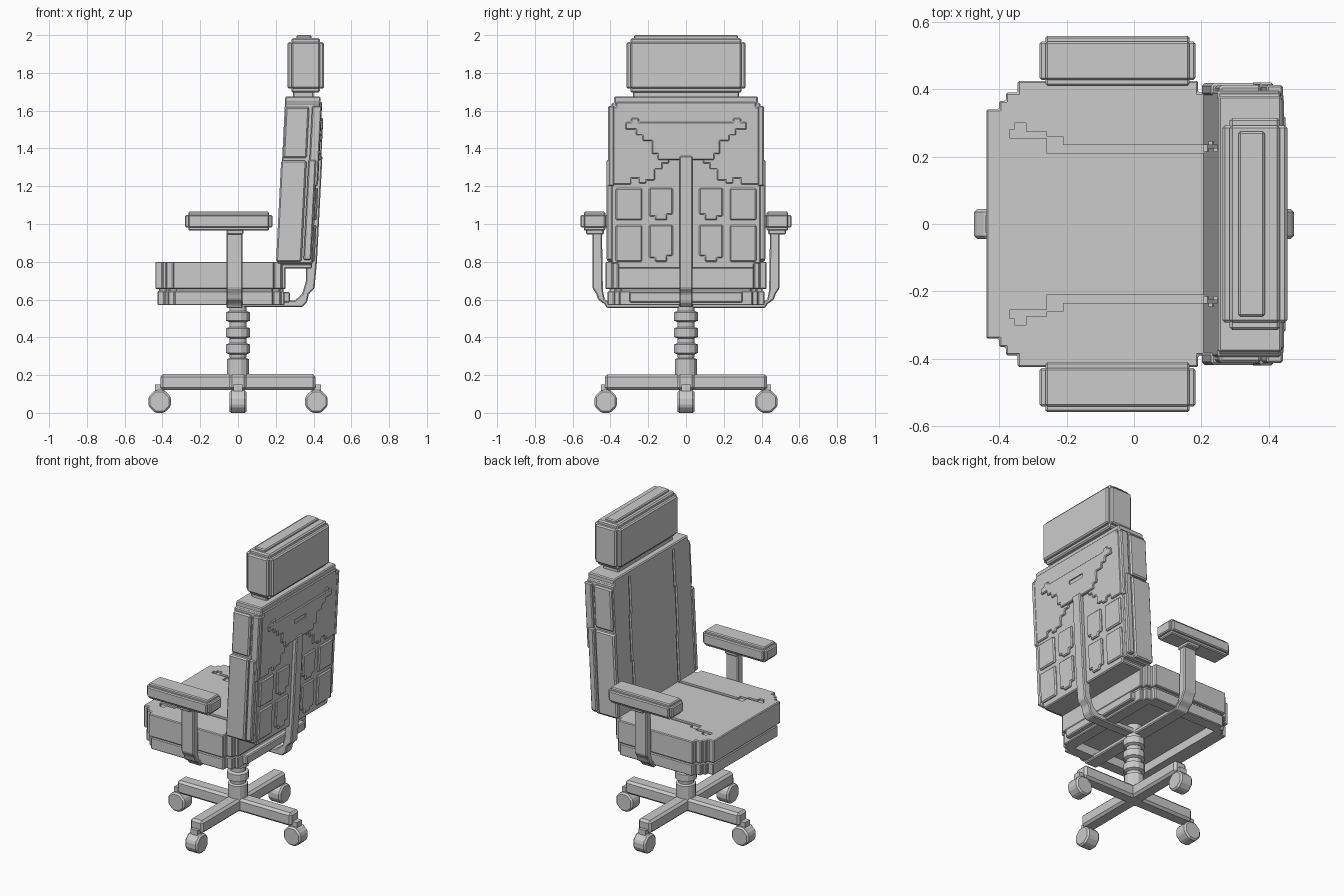
import bpy, bmesh, math
from mathutils import Vector

TILT = 0.05  # backrest lean: x shift per unit of height above its foot


def finish(name, bm, bevel=0.0, lean=False):
    if bevel:
        bmesh.ops.bevel(bm, geom=bm.edges[:], offset=bevel, segments=1,
                        affect='EDGES', clamp_overlap=True)
    if lean:
        for v in bm.verts:
            v.co.x += TILT * (v.co.z - 0.77)
    bmesh.ops.recalc_face_normals(bm, faces=bm.faces[:])
    me = bpy.data.meshes.new(name)
    bm.to_mesh(me)
    bm.free()
    ob = bpy.data.objects.new(name, me)
    bpy.context.collection.objects.link(ob)
    return ob


def prism(name, pts, axis, lo, hi, bevel=0.006, lean=False):
    """Extrude a 2D outline along an axis: x takes (y,z), y takes (x,z), z takes (x,y)."""
    def put(a, b, c):
        return {'x': (c, a, b), 'y': (a, c, b), 'z': (a, b, c)}[axis]
    bm = bmesh.new()
    f = bm.faces.new([bm.verts.new(put(a, b, lo)) for a, b in pts])
    g = bmesh.ops.extrude_face_region(bm, geom=[f])
    d = Vector(put(0, 0, hi - lo))
    for v in g['geom']:
        if isinstance(v, bmesh.types.BMVert):
            v.co += d
    return finish(name, bm, bevel, lean)


def box(name, x, y, z, bevel=0.006, lean=False):
    pts = [(x[0], y[0]), (x[1], y[0]), (x[1], y[1]), (x[0], y[1])]
    return prism(name, pts, 'z', z[0], z[1], bevel, lean)


def stepped(name, x, y, z, s, bevel=0.006):
    """Padded block with notched edges: three overlapping boxes joined together."""
    parts = []
    for k in range(3):
        r = [(a + s * (i != k), b - s * (i != k)) for i, (a, b) in enumerate((x, y, z))]
        parts.append(box(name, *r, bevel))
    core = bmesh.new()
    for p in parts:
        core.from_mesh(p.data)
        bpy.data.objects.remove(p)
    return finish(name, core)


def cut(ob, cutter):
    cutter.hide_render = True
    m = ob.modifiers.new("cut", 'BOOLEAN')
    m.operation, m.solver, m.object = 'DIFFERENCE', 'EXACT', cutter
    bpy.context.view_layer.objects.active = ob
    bpy.ops.object.modifier_apply(modifier=m.name)
    bpy.data.objects.remove(cutter)


def sym(pts, k):
    """Close a half outline by mirroring coordinate k."""
    return pts + [(-a, b) if k == 0 else (a, -b) for a, b in reversed(pts)]


def span(s, a, b):
    return tuple(sorted((s * a, s * b)))


# Cross base: two bars and four octagonal casters
box("base_leg_x", (-0.41, 0.41), (-0.045, 0.045), (0.12, 0.205), 0.014)
box("base_leg_y", (-0.045, 0.045), (-0.43, 0.43), (0.121, 0.204), 0.014)
octagon = [(0.065 * math.cos(math.pi * (k + .5) / 4), 0.065 * math.sin(math.pi * (k + .5) / 4))
           for k in range(8)]
for s in (-1, 1):
    for axis in 'xy':
        c = s * (0.415 if axis == 'y' else 0.425)
        prism("caster", [(a + c, b + 0.06) for a, b in octagon], axis, -0.045, 0.045, 0.01)
        st = [(c - 0.025, 0.09), (c + 0.025, 0.09), (c + 0.025, 0.15), (c - 0.025, 0.15)]
        prism("caster_stem", st, axis, -0.025, 0.025, 0)

# Gas column with ribbed sleeve, turned as a 12-sided profile
rings = [(0.05, 0.12), (0.06, 0.20), (0.06, 0.285), (0.045, 0.29)]
for z in (0.31, 0.395, 0.48):
    rings += [(0.047, z), (0.065, z + 0.008), (0.065, z + 0.052), (0.047, z + 0.06)]
rings += [(0.047, 0.56), (0.047, 0.63)]
bm = bmesh.new()
loops = [[bm.verts.new((r * math.cos(math.pi * (k + .5) / 6), r * math.sin(math.pi * (k + .5) / 6), z))
          for k in range(12)] for r, z in rings]
for a, b in zip(loops, loops[1:]):
    for k in range(12):
        bm.faces.new((a[k], a[(k + 1) % 12], b[(k + 1) % 12], b[k]))
bm.faces.new(loops[0])
bm.faces.new(loops[-1])
finish("column", bm)

# Seat cushion with stepped corners and two sewn seams
half = [(-0.438, 0.34), (-0.40, 0.34), (-0.40, 0.365), (-0.38, 0.365), (-0.38, 0.39),
        (-0.345, 0.39), (-0.345, 0.425), (0.19, 0.425), (0.19, 0.39), (0.23, 0.39),
        (0.23, 0.36), (0.252, 0.36)]
seat = prism("seat_cushion", sym(half, 1), 'z', 0.655, 0.80, 0.005)
for s in (-1, 1):
    seam = [(0.27, 0.21), (0.27, 0.235), (-0.21, 0.235), (-0.21, 0.26), (-0.26, 0.26),
            (-0.26, 0.275), (-0.32, 0.275), (-0.32, 0.30), (-0.355, 0.30), (-0.355, 0.28),
            (-0.37, 0.28), (-0.37, 0.255), (-0.26, 0.255), (-0.26, 0.21)]
    cut(seat, prism("seam_cutter", [(a, s * b) for a, b in seam], 'z', 0.788, 0.83, 0))

# Seat tray in two tiers, hollow underneath
for name, k, z in (("seat_tray_upper", 0.955, (0.635, 0.66)), ("seat_tray_lower", 0.975, (0.57, 0.645))):
    tray = prism(name, [(a * k, b * k) for a, b in sym(half, 1)], 'z', z[0], z[1], 0.005)
    if z[0] < 0.6:
        cut(tray, box("tray_cutter", (-0.33, 0.17), (-0.34, 0.34), (0.5, 0.625), 0))
box("tray_rear_lip", (0.15, 0.275), (-0.30, 0.30), (0.585, 0.64))

# Armrests: one U bracket under the seat, a pad on each side
outer = [(0.40, 0.585), (0.43, 0.60), (0.44, 0.65), (0.445, 0.97), (0.495, 0.97),
         (0.495, 0.66), (0.475, 0.63), (0.465, 0.60), (0.43, 0.575), (0.42, 0.555)]
bracket = outer + [(-a, b) for a, b in reversed(outer)]
prism("arm_bracket", bracket, 'x', -0.062, 0.025, 0.006)
for s in (-1, 1):
    stepped("armrest_pad", (-0.28, 0.182), span(s, 0.41, 0.558), (0.965, 1.065), 0.017)
    box("armrest_plate", (-0.06, 0.03), span(s, 0.435, 0.53), (0.945, 0.98))

# Spine strut: runs under the seat, bends up and follows the backrest
prism("spine_strut", [(-0.04, 0.56), (0.34, 0.56), (0.365, 0.585), (0.375, 0.63), (0.405, 0.66),
                      (0.418, 0.80), (0.447, 1.36), (0.40, 1.36), (0.36, 0.80), (0.36, 0.70),
                      (0.34, 0.63), (0.30, 0.595), (-0.04, 0.595)], 'y', -0.035, 0.035, 0.006)

# Backrest core with stepped outline and two front seams
core = [(0.36, 0.765), (0.36, 0.79), (0.395, 0.79), (0.395, 1.64), (0.38, 1.64), (0.38, 1.675)]
back = prism("backrest", sym(core, 0), 'x', 0.205, 0.392, 0.006, True)
for s in (-1, 1):
    line = [(0.215, 0.80), (0.235, 0.80), (0.235, 1.10), (0.245, 1.10), (0.245, 1.40), (0.235, 1.40),
            (0.235, 1.64), (0.215, 1.64), (0.215, 1.40), (0.225, 1.40), (0.225, 1.10), (0.215, 1.10)]
    cut(back, prism("seam_cutter", [(s * a, b) for a, b in line], 'x', 0.15, 0.217, 0, True))
    # Side padding, split into upper and lower blocks with a rear edge strip
    box("side_pad_lower", (0.20, 0.335), span(s, 0.38, 0.418), (0.80, 1.335), 0.008, True)
    box("side_pad_upper", (0.21, 0.335), span(s, 0.38, 0.412), (1.35, 1.62), 0.008, True)
    box("side_strip_lower", (0.345, 0.385), span(s, 0.38, 0.42), (0.81, 1.34), 0.006, True)
    box("side_strip_upper", (0.35, 0.40), span(s, 0.38, 0.412), (1.20, 1.625), 0.006, True)
    # Quilted rear panels: outer and inner columns, two rows
    box("rear_panel", (0.38, 0.404), span(s, 0.232, 0.372), (1.02, 1.19), 0.007, True)
    box("rear_panel", (0.38, 0.404), span(s, 0.232, 0.372), (0.80, 0.995), 0.007, True)
    for z0, z1 in ((1.02, 1.19), (0.80, 0.995)):
        p = [(0.10, z0), (0.165, z0), (0.165, z0 + 0.02), (0.195, z0 + 0.02), (0.195, z1),
             (0.07, z1), (0.07, z0 + 0.03), (0.10, z0 + 0.03)]
        prism("rear_panel", [(s * a, b) for a, b in p], 'x', 0.38, 0.404, 0.006, True)

# Rear upper shell with a ragged lower edge and a slot for the strut
shell = [(0.05, 1.35), (0.09, 1.35), (0.09, 1.32), (0.125, 1.32), (0.125, 1.29), (0.165, 1.29),
         (0.165, 1.23), (0.21, 1.23), (0.21, 1.215), (0.25, 1.215), (0.25, 1.24), (0.29, 1.24),
         (0.29, 1.21), (0.385, 1.21), (0.385, 1.62), (0.37, 1.62), (0.37, 1.645)]
prism("rear_shell", sym(shell, 0), 'x', 0.38, 0.402, 0.005, True)

# Raised yoke plate with a pull slot
yoke = [(0.15, 1.34), (0.15, 1.37), (0.18, 1.37), (0.18, 1.44), (0.23, 1.44), (0.23, 1.47),
        (0.265, 1.47), (0.265, 1.50), (0.32, 1.50), (0.32, 1.54), (0.29, 1.54), (0.29, 1.56),
        (0.25, 1.56), (0.25, 1.54), (0.17, 1.54)]
plate = prism("rear_yoke", sym(yoke, 0), 'x', 0.39, 0.412, 0.005, True)
cut(plate, box("slot_cutter", (0.405, 0.45), (-0.06, 0.06), (1.452, 1.478), 0, True))

# Neck and headrest
box("neck", (0.29, 0.40), (-0.28, 0.28), (1.65, 1.73))
stepped("headrest", (0.262, 0.455), (-0.315, 0.315), (1.695, 1.985), 0.022, 0.008)
box("headrest_cap", (0.31, 0.388), (-0.275, 0.275), (1.94, 2.0))
